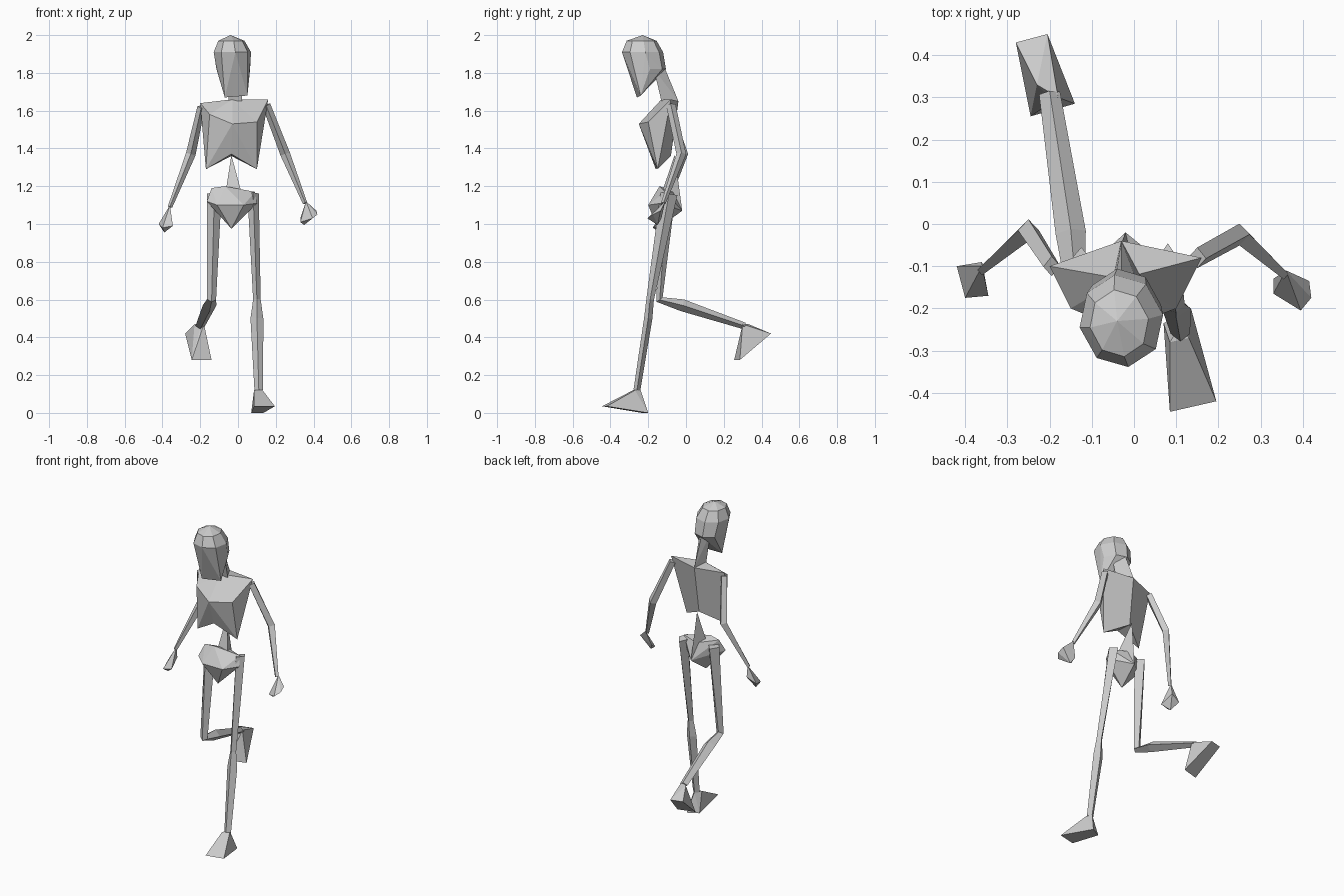
import bpy
import bmesh
from math import cos, sin, tau
from mathutils import Vector

default_cube = bpy.data.objects.get("Cube")
if default_cube:
    bpy.data.objects.remove(default_cube, do_unlink=True)

# Single pale grey for the whole figure
bone = bpy.data.materials.new("pale_grey")
bone.use_nodes = True
grey = (.6, .6, .6, 1)
bone.diffuse_color = grey
bone.node_tree.nodes["Principled BSDF"].inputs["Base Color"].default_value = grey


def finish(name, bm):
    """Turn a bmesh into a flat shaded object with outward normals."""
    bmesh.ops.recalc_face_normals(bm, faces=bm.faces[:])
    mesh = bpy.data.meshes.new(name)
    bm.to_mesh(mesh)
    bm.free()
    mesh.materials.append(bone)
    part = bpy.data.objects.new(name, mesh)
    bpy.context.collection.objects.link(part)
    return part


def hull(name, points):
    """Faceted convex part around a few corner points."""
    bm = bmesh.new()
    corners = [bm.verts.new(p) for p in points]
    result = bmesh.ops.convex_hull(bm, input=corners)
    loose = [v for v in result["geom_interior"] if isinstance(v, bmesh.types.BMVert)]
    bmesh.ops.delete(bm, geom=loose, context='VERTS')
    return finish(name, bm)


def faceted(name, corners, faces):
    """Part made from named corners; each face is a string of corner letters."""
    bm = bmesh.new()
    verts = {letter: bm.verts.new(p) for letter, p in corners.items()}
    for face in faces.split():
        bm.faces.new([verts[letter] for letter in face])
    return finish(name, bm)


def limb(name, joints):
    """Four sided bone; each joint is (position, side radius, depth radius)."""
    bm = bmesh.new()
    centres = [Vector(position) for position, side, depth in joints]
    rings = []
    for i, (position, side, depth) in enumerate(joints):
        before = centres[i] - centres[max(i - 1, 0)]
        after = centres[min(i + 1, len(centres) - 1)] - centres[i]
        tangent = (before.normalized() + after.normalized()).normalized()
        across = Vector((1, 0, 0))
        across = (across - tangent * across.dot(tangent)).normalized()
        front = tangent.cross(across)
        offsets = (across * side, front * depth, -across * side, -front * depth)
        rings.append([bm.verts.new(centres[i] + offset) for offset in offsets])
    for lower, upper in zip(rings, rings[1:]):
        for k in range(len(lower)):
            j = (k + 1) % len(lower)
            bm.faces.new((lower[k], lower[j], upper[j], upper[k]))
    bm.faces.new(rings[0])
    bm.faces.new(rings[-1])
    return finish(name, bm)


def ring(x, y, z, width, depth, sides=8, turn=.15):
    """Corner points of a slightly turned horizontal ellipse."""
    points = []
    for k in range(sides):
        a, b = width * cos(tau * k / sides), depth * sin(tau * k / sides)
        points.append((x + a * cos(turn) - b * sin(turn),
                       y + a * sin(turn) + b * cos(turn), z))
    return points


# Head, with a narrow flat chin
hull("head", ring(-.03, -.23, 1.91, .1, .11)
     + ring(-.035, -.235, 1.97, .07, .08)
     + ring(-.025, -.205, 1.82, .09, .1)
     + [(-.04, -.23, 2), (-.07, -.26, 1.67), (.05, -.24, 1.68)])

# Neck leaning forward to the skull
hull("neck", [(-.05, -.17, 1.82), (.02, -.17, 1.82), (-.03, -.11, 1.82),
              (-.05, -.13, 1.65), (.02, -.13, 1.65), (-.03, -.04, 1.65)])

# Rib cage: shoulders l r, nape n, collar c, breast m p q,
# rib tips a b, notch s in front and t behind
faceted("rib_cage", {
    "l": (.16, -.08, 1.66), "r": (-.2, -.1, 1.64),
    "n": (-.03, -.04, 1.65), "c": (-.03, -.13, 1.66),
    "m": (-.03, -.25, 1.53), "p": (.1, -.2, 1.54), "q": (-.15, -.2, 1.58),
    "a": (.1, -.15, 1.29), "b": (-.17, -.16, 1.29),
    "s": (-.035, -.19, 1.37), "t": (-.035, -.08, 1.36),
}, "lcn rnc lpc pmc mqc qrc pam ams mbq mbs pla qrb lnta rntb ast bst")

# Lower spine and pelvis
hull("lower_spine", [(-.035, -.06, 1.365), (-.07, -.12, 1.14),
                     (.02, -.13, 1.16), (-.02, -.02, 1.07)])
hull("pelvis", [(-.14, -.13, 1.19), (-.07, -.14, 1.2), (-.165, -.16, 1.12),
                (.02, -.13, 1.16), (.09, -.11, 1.17), (.1, -.13, 1.11),
                (-.11, -.2, 1.1), (.03, -.2, 1.1), (-.035, -.15, .975),
                (-.02, -.02, 1.07), (-.03, -.06, 1.17)])

# Arms and fists
limb("left_arm", [((.15, -.08, 1.63), .022, .025), ((.25, -.025, 1.37), .026, .026),
                  ((.355, -.12, 1.11), .012, .012)])
limb("right_arm", [((-.195, -.1, 1.62), .02, .025), ((-.25, -.015, 1.37), .026, .026),
                   ((-.36, -.11, 1.09), .012, .012)])
hull("left_hand", [(.36, -.11, 1.12), (.415, -.135, 1.07), (.42, -.175, 1.05),
                   (.395, -.205, 1.03), (.33, -.165, 1.01), (.33, -.13, 1.03),
                   (.35, -.15, .995)])
hull("right_hand", [(-.36, -.1, 1.1), (-.42, -.1, 1), (-.36, -.09, 1.03),
                    (-.345, -.17, .99), (-.4, -.175, .98), (-.39, -.14, .955)])

# Standing leg
limb("left_leg", [((.08, -.09, 1.16), .03, .045), ((.1, -.19, .6), .02, .02),
                  ((.1, -.2, .5), .034, .022), ((.11, -.26, .12), .023, .018)])
hull("left_foot", [(.085, -.28, .12), (.13, -.27, .12), (.11, -.24, .12),
                   (.085, -.445, .035), (.195, -.42, .035),
                   (.07, -.235, 0), (.135, -.2, 0)])

# Raised leg, bent back at the knee
limb("right_leg", [((-.125, -.1, 1.16), .038, .045), ((-.14, -.14, .6), .024, .02),
                   ((-.15, -.02, .57), .036, .032), ((-.2, .31, .46), .025, .018)])
hull("right_foot", [(-.23, .33, .47), (-.18, .3, .47), (-.2, .3, .45),
                    (-.28, .43, .42), (-.205, .45, .42),
                    (-.245, .255, .28), (-.14, .285, .28)])
